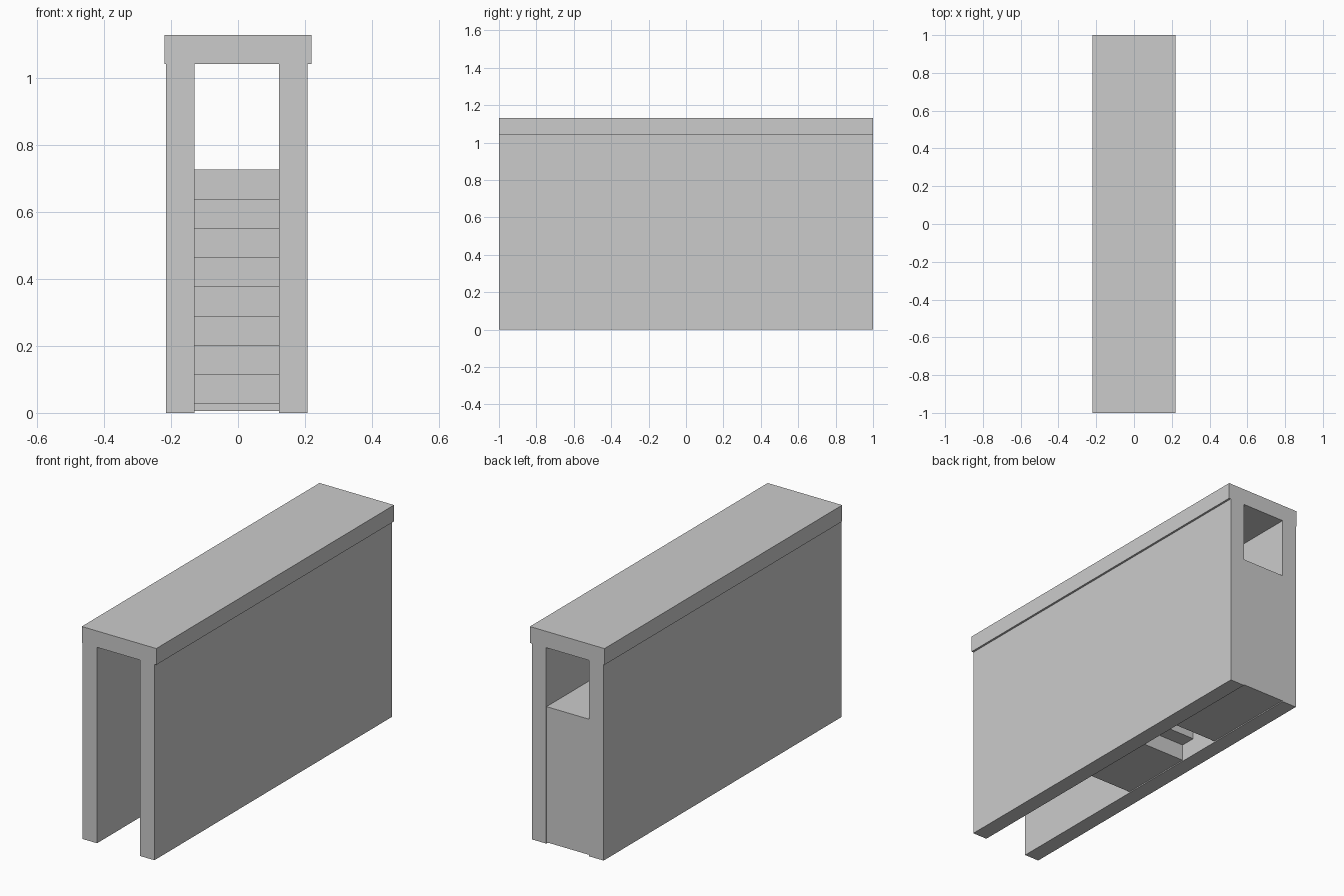
import bpy, bmesh

if "Cube" in bpy.data.objects:
    bpy.data.objects.remove(bpy.data.objects["Cube"])


def box(name, x, y, z):
    """Flat-sided box from (min, max) ranges."""
    bpy.ops.mesh.primitive_cube_add(
        size=1, location=[(a + b) / 2 for a, b in (x, y, z)])
    ob = bpy.context.object
    ob.name = name
    ob.scale = [b - a for a, b in (x, y, z)]
    bpy.ops.object.transform_apply(location=True, rotation=False, scale=True)
    return ob


def extrude_x(name, profile, x0, x1):
    """Solid made by sweeping a (y, z) outline along x."""
    bm = bmesh.new()
    face = bm.faces.new([bm.verts.new((x0, y, z)) for y, z in profile])
    swept = bmesh.ops.extrude_face_region(bm, geom=[face])["geom"]
    bmesh.ops.translate(bm, vec=(x1 - x0, 0, 0),
                        verts=[v for v in swept if isinstance(v, bmesh.types.BMVert)])
    bmesh.ops.recalc_face_normals(bm, faces=bm.faces)
    mesh = bpy.data.meshes.new(name)
    bm.to_mesh(mesh)
    bm.free()
    ob = bpy.data.objects.new(name, mesh)
    bpy.context.collection.objects.link(ob)
    return ob


# Side walls and roof of the passage
INNER_L, INNER_R = -0.13, 0.123
box("left_wall", (-0.215, INNER_L), (-1, 1), (0, 1.045))
box("right_wall", (INNER_R, 0.208), (-1, 1), (0, 1.045))
box("roof", (-0.22, 0.219), (-1, 1), (1.043, 1.13))

# Staircase: stepped top, stepped underside, solid landing at the back
START, TREAD, RISE = -0.19, 0.0825, 0.0873
BASE, FIRST, BACK = 0.006, 0.028, 0.997
STEPS = 8
profile = [(START, BASE)]
for i in range(STEPS):
    top = FIRST + i * RISE
    profile += [(START + i * TREAD, top), (START + (i + 1) * TREAD, top)]
landing_y = START + STEPS * TREAD
profile += [(landing_y, 0.728), (BACK, 0.728), (BACK, BASE), (landing_y, BASE)]
for i in (7, 6, 5):
    under = BASE + (i - 4) * RISE
    profile += [(START + (i + 1) * TREAD, under), (START + i * TREAD, under)]
profile.append((START + 5 * TREAD, BASE))
extrude_x("staircase", profile, INNER_L, INNER_R)
